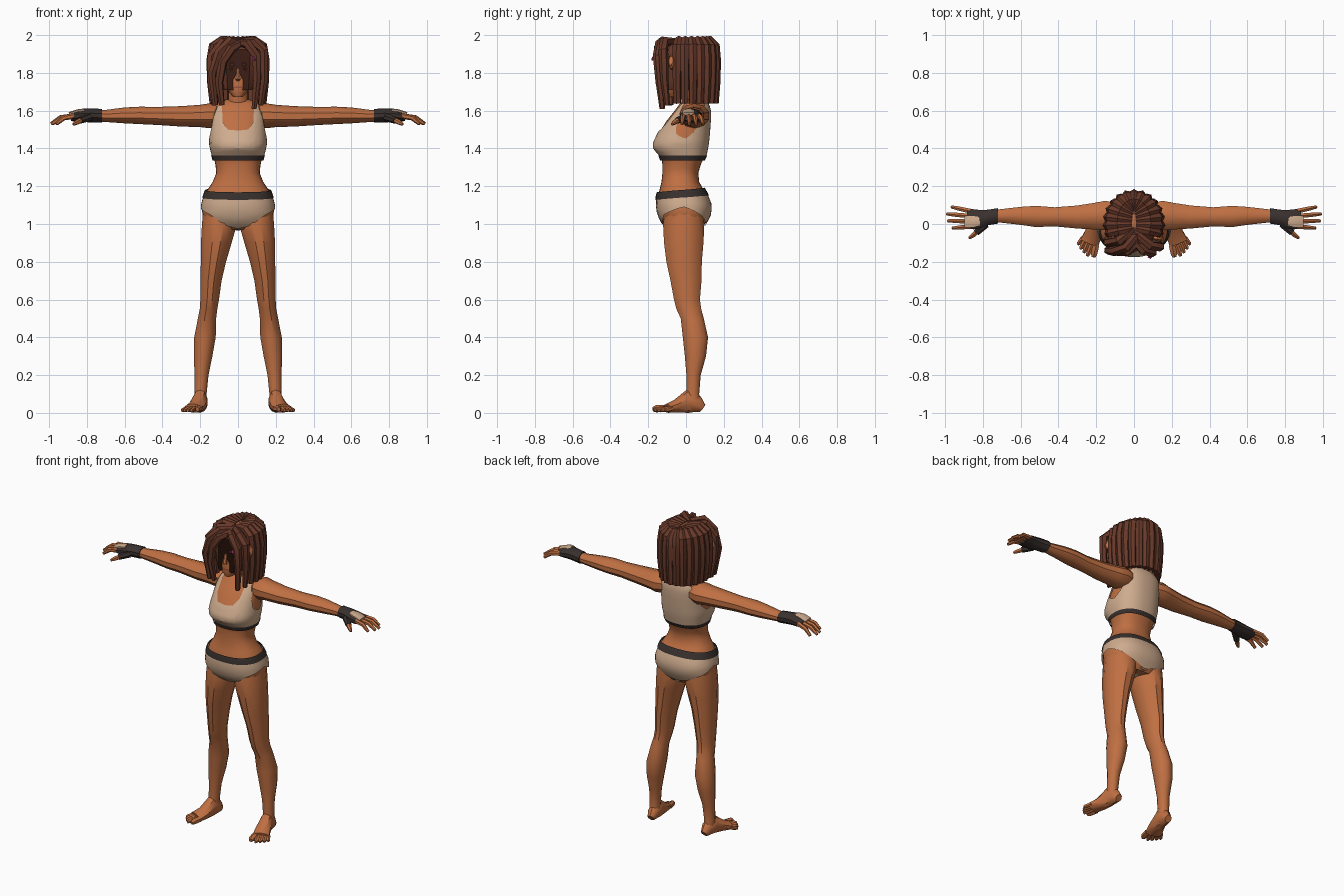
import bpy, math
from mathutils import Vector


def material(name, rgb):
    m = bpy.data.materials.new(name)
    m.diffuse_color = (*rgb, 1)
    return m


SKIN = material("skin", (0.52, 0.16, 0.055))
HAIR = material("hair brown", (0.135, 0.04, 0.022))
CLOTH = material("beige cloth", (0.62, 0.41, 0.27))
DARK = material("dark trim", (0.04, 0.03, 0.027))
BROW = material("brow brown", (0.06, 0.02, 0.012))
LIP = material("lip", (0.33, 0.08, 0.04))
WHITE = material("eye white", (0.6, 0.5, 0.42))
PINK = material("pink bead", (0.4, 0.03, 0.2))


def make(name, verts, faces, mat):
    me = bpy.data.meshes.new(name)
    me.from_pydata([tuple(v) for v in verts], [], faces)
    me.materials.append(mat)
    ob = bpy.data.objects.new(name, me)
    bpy.context.collection.objects.link(ob)
    return ob


def skin_rings(name, rings, mat, closed=True, caps=True):
    """Join equal rings of points into one surface."""
    n, verts, faces = len(rings[0]), [p for r in rings for p in r], []
    for j in range(len(rings) - 1):
        for i in range(n if closed else n - 1):
            k = (i + 1) % n
            faces.append((j * n + i, j * n + k, (j + 1) * n + k, (j + 1) * n + i))
    if caps:
        faces.append(tuple(reversed(range(n))))
        faces.append(tuple(range(len(verts) - n, len(verts))))
    return make(name, verts, faces, mat)


def tube(name, pts, radii, mat, n=8, side=None, axis=None):
    """Elliptical tube along pts; radii are (sideways, other) pairs."""
    pts = [Vector(p) for p in pts]
    if side is None:
        d = pts[-1] - pts[0]
        side = Vector((d.x, d.y, 0)).cross((0, 0, 1))
    rings = []
    for i, (p, (ru, rv)) in enumerate(zip(pts, radii)):
        d = Vector(axis) if axis else pts[min(i + 1, len(pts) - 1)] - pts[max(i - 1, 0)]
        d.normalize()
        u = Vector(side)
        u = (u - d * u.dot(d)).normalized()
        v = d.cross(u)
        rings.append([p + u * ru * math.cos(2 * math.pi * (k + .5) / n)
                      + v * rv * math.sin(2 * math.pi * (k + .5) / n) for k in range(n)])
    return skin_rings(name, rings, mat)


def lerp_table(tab, x):
    if x <= tab[0][0]:
        return tab[0][1:]
    for a, b in zip(tab, tab[1:]):
        if x <= b[0]:
            t = (x - a[0]) / (b[0] - a[0])
            return [p + (q - p) * t for p, q in zip(a[1:], b[1:])]
    return tab[-1][1:]


def patch(name, prof, mat, a0, a1, lo, hi, off=0.0, na=32, nz=6, caps=False):
    """Surface on a body profile between two heights; angle 0 is the front."""
    full = a1 - a0 == 360
    rings = []
    for j in range(nz + 1):
        ring = []
        for i in range(na if full else na + 1):
            a = a0 + (a1 - a0) * i / na
            z0, z1 = (f(abs((a + 180) % 360 - 180)) if callable(f) else f for f in (lo, hi))
            z = z0 + (z1 - z0) * j / nz
            rx, yf, yb = lerp_table(prof, z)
            s, c = math.sin(math.radians(a)), math.cos(math.radians(a))
            s, c = (math.copysign(abs(q) ** .85, q) for q in (s, c))
            ring.append((s * (rx + off), (yf + yb) / 2 - c * ((yb - yf) / 2 + off), z))
        rings.append(ring)
    return skin_rings(name, rings, mat, full, caps)


# Torso: height, half width, front y, back y
TORSO = [(.97, .12, -.08, .08), (1.0, .17, -.12, .10), (1.05, .19, -.145, .125),
         (1.10, .188, -.152, .13), (1.15, .175, -.148, .11), (1.18, .163, -.14, .095),
         (1.22, .135, -.13, .07), (1.27, .115, -.125, .065), (1.32, .12, -.125, .08),
         (1.355, .13, -.13, .10), (1.40, .142, -.168, .11), (1.43, .147, -.168, .115),
         (1.48, .143, -.145, .12), (1.55, .138, -.10, .125), (1.60, .133, -.06, .125),
         (1.64, .115, -.03, .115), (1.66, .06, 0, .10)]
patch("torso", TORSO, SKIN, 0, 360, .97, 1.66, nz=30, caps=True)

# Sports top with scooped neck and armholes
TOP_EDGE = [(0, 1.495), (18, 1.50), (30, 1.54), (38, 1.64), (55, 1.65), (62, 1.57), (75, 1.48),
            (95, 1.45), (112, 1.5), (125, 1.6), (135, 1.65), (180, 1.65)]
patch("sports_top", TORSO, CLOTH, 0, 360, 1.355, lambda a: lerp_table(TOP_EDGE, a)[0], .007, 60, 12)
patch("top_underband", TORSO, DARK, 0, 360, 1.337, 1.362, .01, 32, 1)

# Briefs with waistband and gusset
LEG_EDGE = [(0, .975), (15, .985), (45, 1.05), (90, 1.09), (135, 1.035), (165, .995), (180, .985)]


def waist(a):
    return 1.16 - .012 * math.cos(math.radians(a))


patch("briefs", TORSO, CLOTH, 0, 360, lambda a: lerp_table(LEG_EDGE, a)[0], waist, .008, 40, 6)
patch("briefs_waistband", TORSO, DARK, 0, 360, lambda a: waist(a) - .02, lambda a: waist(a) + .02,
      .012, 40, 2)
tube("briefs_gusset", [(0, -.09, .995), (0, 0, .985), (0, .09, .995)],
     [(.03, .02), (.03, .02), (.03, .02)], CLOTH, side=(1, 0, 0))

# Legs: height, centre x, centre y, half width, half depth
LEG = [(1.10, .10, -.01, .085, .10), (1.0, .098, -.012, .096, .113), (.9, .115, -.012, .084, .108),
       (.8, .130, -.01, .069, .097), (.7, .143, 0, .058, .085), (.6, .150, .005, .051, .071),
       (.55, .156, .015, .048, .068), (.5, .164, .033, .05, .063), (.4, .175, .05, .059, .069),
       (.3, .185, .05, .051, .058), (.2, .193, .04, .038, .039), (.1, .198, .036, .033, .035),
       (.04, .198, .04, .033, .042)]
# Arms: x, centre y, centre z, half depth, half height
ARM = [(.09, .045, 1.575, .065, .058), (.15, .045, 1.573, .082, .066), (.2, .042, 1.572, .075, .059),
       (.3, .037, 1.57, .064, .054), (.42, .038, 1.572, .053, .048), (.52, .04, 1.575, .059, .046),
       (.6, .043, 1.575, .05, .042), (.7, .043, 1.572, .038, .032), (.76, .04, 1.573, .034, .03)]
GLOVE = [(.72, .043, 1.573, .043, .036), (.77, .035, 1.575, .043, .037), (.81, .026, 1.575, .05, .036),
         (.85, .025, 1.572, .056, .031), (.885, .028, 1.567, .054, .022)]
FOOT = [(.192, .088, .022, .024), (.195, .06, .035, .045), (.200, .01, .04, .062),
        (.215, -.05, .048, .036), (.236, -.10, .053, .024)]
TOES = [((.20, -.11), (.215, -.175), .019), ((.222, -.105), (.247, -.170), .014),
        ((.242, -.095), (.266, -.153), .013), ((.258, -.085), (.283, -.133), .013),
        ((.272, -.072), (.297, -.11), .012)]
FINGERS = [(.068, .965, .09), (.042, .99, .053), (.014, .985, .017), (-.013, .96, -.022)]

for s, tag in ((-1, "left"), (1, "right")):
    tube(f"{tag}_leg", [(s * x, y, z) for z, x, y, *_ in LEG], [r[3:] for r in LEG], SKIN, 12,
         (1, 0, 0), (0, 0, 1))
    tube(f"{tag}_foot", [(s * x, y, h) for x, y, w, h in FOOT], [r[2:] for r in FOOT], SKIN, 10)
    for i, (b, t, r) in enumerate(TOES):
        mid = [(p + 3 * q) / 4 for p, q in zip(b, t)]
        tube(f"{tag}_toe_{i}", [(s * b[0], b[1], .024), (s * mid[0], mid[1], r + .003),
                                (s * t[0], t[1], r)],
             [(r, r), (r, r), (r * .6, r * .6)], SKIN, 6)
    tube(f"{tag}_arm", [(s * r[0], r[1], r[2]) for r in ARM], [r[3:] for r in ARM], SKIN, 10,
         (0, 1, 0), (1, 0, 0))
    tube(f"{tag}_glove", [(s * r[0], r[1], r[2]) for r in GLOVE], [r[3:] for r in GLOVE], DARK, 10,
         (0, 1, 0), (1, 0, 0))
    tube(f"{tag}_knuckle_pad", [(s * .815, .015, 1.602), (s * .85, .012, 1.598), (s * .895, .012, 1.584)],
         [(.025, .01), (.033, .01), (.033, .008)], CLOTH, 8, (0, 1, 0))
    for i, (y, tx, ty) in enumerate(FINGERS):
        tube(f"{tag}_finger_{i}", [(s * .865, y, 1.572), (s * (.4 * .865 + .6 * tx), .4 * y + .6 * ty, 1.562),
                                   (s * tx, ty, 1.53)],
             [(.014, .015), (.013, .014), (.009, .009)], SKIN, 6)
    tube(f"{tag}_thumb_sleeve", [(s * .785, .0, 1.565), (s * .835, -.045, 1.548)],
         [(.022, .022), (.018, .018)], DARK, 7)
    tube(f"{tag}_thumb", [(s * .825, -.037, 1.552), (s * .85, -.058, 1.54), (s * .872, -.074, 1.528)],
         [(.014, .014), (.014, .014), (.008, .008)], SKIN, 6)

# Head and neck
HEAD = [(1.672, .025, -.12, -.04), (1.70, .05, -.13, .0), (1.74, .075, -.13, .06),
        (1.80, .092, -.127, .11), (1.86, .10, -.125, .13), (1.92, .095, -.115, .13),
        (1.96, .07, -.08, .10), (1.975, .03, -.03, .05)]
tube("neck", [(0, .04, 1.6), (0, .025, 1.66), (0, .015, 1.76)], [(.07, .06), (.052, .052), (.052, .055)],
     SKIN, 12, (1, 0, 0), (0, 0, 1))
patch("head", HEAD, SKIN, 0, 360, 1.672, 1.975, 0, 24, 14, True)
tube("nose", [(0, -.122, 1.825), (0, -.135, 1.785), (0, -.138, 1.768), (0, -.125, 1.757)],
     [(.008, .006), (.012, .014), (.015, .014), (.01, .005)], SKIN, 6, (1, 0, 0), (0, 0, 1))
patch("mouth", HEAD, LIP, -20, 20, 1.719, 1.728, .003, 6, 1)
for s, tag in ((-1, "left"), (1, "right")):
    for part, mat, a, b, lo, hi, off in (("eye", WHITE, 16, 36, 1.803, 1.82, .003),
                                         ("iris", DARK, 21, 30, 1.803, 1.82, .005),
                                         ("eyelid", BROW, 14, 38, 1.819, 1.825, .006),
                                         ("brow", BROW, 9, 40, 1.836, 1.852, .005)):
        a, b = (a, b) if s > 0 else (-b, -a)
        patch(f"{tag}_{part}", HEAD, mat, a, b, lo, hi, off, 4, 1)
    tube(f"{tag}_ear", [(s * .10, -.07, 1.85), (s * .135, -.075, 1.86), (s * .15, -.08, 1.865)],
         [(.016, .035), (.02, .04), (.012, .025)], SKIN, 8)

# Hair: cap, ring of locks round sides and back, then front locks
patch("hair_cap", HEAD, HAIR, 0, 360, lambda a: 1.925 if a < 45 else 1.71, 1.975, .018, 32, 8, True)
LOCK_R = [(.022, .018), (.026, .024), (.026, .026), (.025, .025), (.023, .023), (.021, .019)]
for i in range(15):
    a = math.radians(70 + i * 220 / 14)
    ex, ey = .142 * math.sin(a), -.155 * math.cos(a)
    drop = .012 * (i % 3 - 1)
    path = [(.08, 1.965), (.6, 1.973), (.92, 1.942), (1.0, 1.87), (1.0, 1.76), (.93, 1.638)]
    tube(f"hair_lock_{i}", [(ex * t, .005 + ey * (.45 + .55 * t), z + (drop if k == 3 else 0))
                            for k, (t, z) in enumerate(path)], LOCK_R, HAIR, 6)
FRONT = [
    [(.02, -.05, 1.965), (-.04, -.125, 1.968), (-.10, -.145, 1.91), (-.138, -.14, 1.80), (-.12, -.12, 1.63)],
    [(.03, -.09, 1.965), (-.035, -.145, 1.93), (-.083, -.145, 1.86), (-.10, -.14, 1.75), (-.085, -.125, 1.63)],
    [(0, -.02, 1.965), (-.08, -.09, 1.962), (-.138, -.10, 1.89), (-.143, -.09, 1.76), (-.125, -.08, 1.63)],
    [(-.01, -.07, 1.96), (.05, -.14, 1.955), (.098, -.15, 1.89), (.10, -.14, 1.76), (.085, -.125, 1.61)],
    [(0, -.04, 1.965), (.09, -.115, 1.965), (.137, -.12, 1.92), (.14, -.115, 1.77), (.12, -.1, 1.63)]]
for i, pts in enumerate(FRONT):
    tube(f"front_lock_{i}", pts, [(.02, .018), (.026, .026), (.026, .026), (.022, .022), (.015, .015)],
         HAIR, 6)
tube("hair_bead", [(.078, -.17, 1.885), (.09, -.176, 1.868)], [(.009, .006), (.009, .006)], PINK, 6)

# Smooth the soft facets, keep hard edges
bpy.ops.object.select_all(action='SELECT')
bpy.context.view_layer.objects.active = bpy.data.objects["torso"]
bpy.ops.object.shade_smooth_by_angle(angle=math.radians(35))
